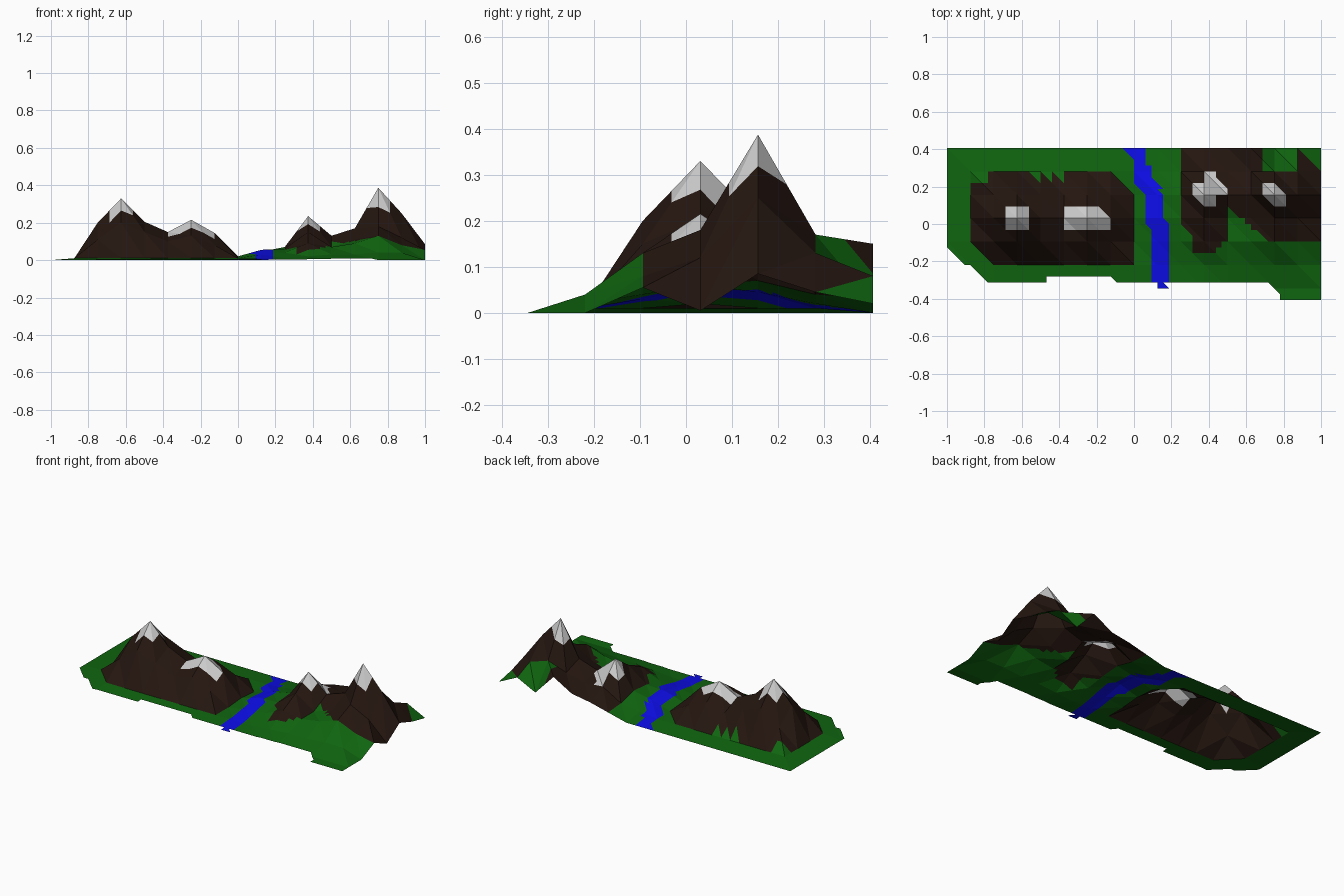
import bpy
import bmesh
from math import floor

default_cube = bpy.data.objects.get("Cube")
if default_cube:
    bpy.data.objects.remove(default_cube)

UNIT = 1 / 32        # small triangle size
STEP = 4             # small steps per height node
NORTH, SOUTH, EAST = 13, -13, 32

# Heights in hundredths, one list per row from back to front
foot = [1] * 7
shoulder = [11, 20, 15, 10, 13, 8, 1]
ridge = [20, 33, 20.5, 15, 21.5, 14.5, 2]
west_rows = [[0] * 7, foot, shoulder, ridge, shoulder, foot, [0] * 7]
east_rows = [
    [0, 3, 6, 8, 15, 2, 8, 2],
    [2, 4, 11, 10, 13, 17, 13, 4.5],
    [4.5, 7, 23.5, 13, 17, 38.7, 25, 8.5],
    [5.5, 6, 15, 7, 11, 18, 12, 0.5],
    [3, 4, 9, 7, 9, 13, 8, 5.5],
    [1, 1, 2, 3, 3, 4, 4, 0],
    [0] * 8,
]
heights = [[0, 1 if 0 < i < 5 else 0] + w + e
           for i, (w, e) in enumerate(zip(west_rows, east_rows))]


def node(col, row):
    row = min(max(row, 0), len(heights) - 1)
    col = min(max(col, 0), len(heights[0]) - 1)
    return heights[row][col] / 100


def elevation(x, y):
    """Piecewise flat triangles over the height nodes."""
    across, down = (x + EAST) / STEP, (NORTH - y) / STEP
    col, row = floor(across), floor(down)
    u, v = across - col, down - row
    a, c = node(col, row), node(col + 1, row + 1)
    b, d = node(col + 1, row), node(col, row + 1)
    if u >= v:
        return a + u * (b - a) + v * (c - b)
    return a + v * (d - a) + u * (c - d)


def inside(x, y, outline):
    hit = False
    for (ax, ay), (bx, by) in zip(outline, outline[1:] + outline[:1]):
        if (ay > y) != (by > y) and x < ax + (y - ay) * (bx - ax) / (by - ay):
            hit = not hit
    return hit


# Ground cover outlines in small steps; the first match wins
snow = [
    [(-22, -1), (-18, -1), (-18, 3), (-22, 3)],
    [(-12, -1), (-4, -1), (-4, 1), (-6, 3), (-12, 3)],
    [(10, 7), (12, 7), (12, 9), (14, 9), (14, 8), (16, 6), (16, 5),
     (14, 5), (14, 3), (12, 3), (10, 5)],
    [(22, 7), (24, 7), (26, 5), (26, 3), (24, 3), (22, 5)],
]
river = [[(-2, 13), (2, 13), (2, 11), (3, 9), (4, 7), (5, 5), (5, 1), (6, 0),
          (6, -10), (5, -11), (3, -10), (3, -2), (2, 1), (2, 5), (0, 7),
          (0, 11)]]
rock = [
    [(-28, 7), (-25, 7), (-25, 9), (-18, 9), (-16, 7), (-16, 9), (-14, 7),
     (-14, 9), (-12, 7), (-12, 9), (-4, 9), (0, 5), (0, -7), (-24, -7),
     (-28, -3)],
    [(8, 13), (22, 13), (22, 9), (28, 9), (28, 13), (32, 9), (32, -3),
     (23, -3), (16, 3), (16, -2), (14, -5), (10, -5), (10, -2), (8, 0)],
]
grass = [[(-32, 13), (32, 13), (32, -13), (25, -13), (25, -12), (23, -10),
          (-3, -10), (-4, -9), (-15, -9), (-15, -10), (-25, -10), (-28, -7),
          (-29, -7), (-32, -4)]]
covers = [
    ("snow_caps", snow, (0.65, 0.65, 0.65)),
    ("river", river, (0.004, 0.004, 0.8)),
    ("mountain_rock", rock, (0.018, 0.008, 0.005)),
    ("grass_ground", grass, (0.005, 0.13, 0.005)),
]


def cover_at(x, y):
    for name, outlines, _ in covers:
        if any(inside(x, y, outline) for outline in outlines):
            return name
    return None


# Sort the small triangles by ground cover
pieces = {name: [] for name, _, _ in covers}
for x in range(-EAST, EAST):
    for y in range(SOUTH, NORTH):
        nw, ne, sw, se = (x, y + 1), (x + 1, y + 1), (x, y), (x + 1, y)
        for tri in ((nw, sw, se), (nw, se, ne)):
            cx = sum(p[0] for p in tri) / 3
            cy = sum(p[1] for p in tri) / 3
            name = cover_at(cx, cy)
            if name:
                pieces[name].append(tri)


def build_cover(name, triangles, colour):
    bm = bmesh.new()
    points = {}
    for tri in triangles:
        for x, y in tri:
            if (x, y) not in points:
                points[x, y] = bm.verts.new((x * UNIT, y * UNIT, elevation(x, y)))
        bm.faces.new([points[p] for p in tri])
    mesh = bpy.data.meshes.new(name)
    bm.to_mesh(mesh)
    bm.free()
    material = bpy.data.materials.new(name + "_colour")
    material.use_nodes = True
    material.diffuse_color = (*colour, 1)
    shader = material.node_tree.nodes["Principled BSDF"]
    shader.inputs["Base Color"].default_value = (*colour, 1)
    shader.inputs["Roughness"].default_value = 0.9
    mesh.materials.append(material)
    bpy.context.collection.objects.link(bpy.data.objects.new(name, mesh))


for name, _, colour in covers:
    build_cover(name, pieces[name], colour)
